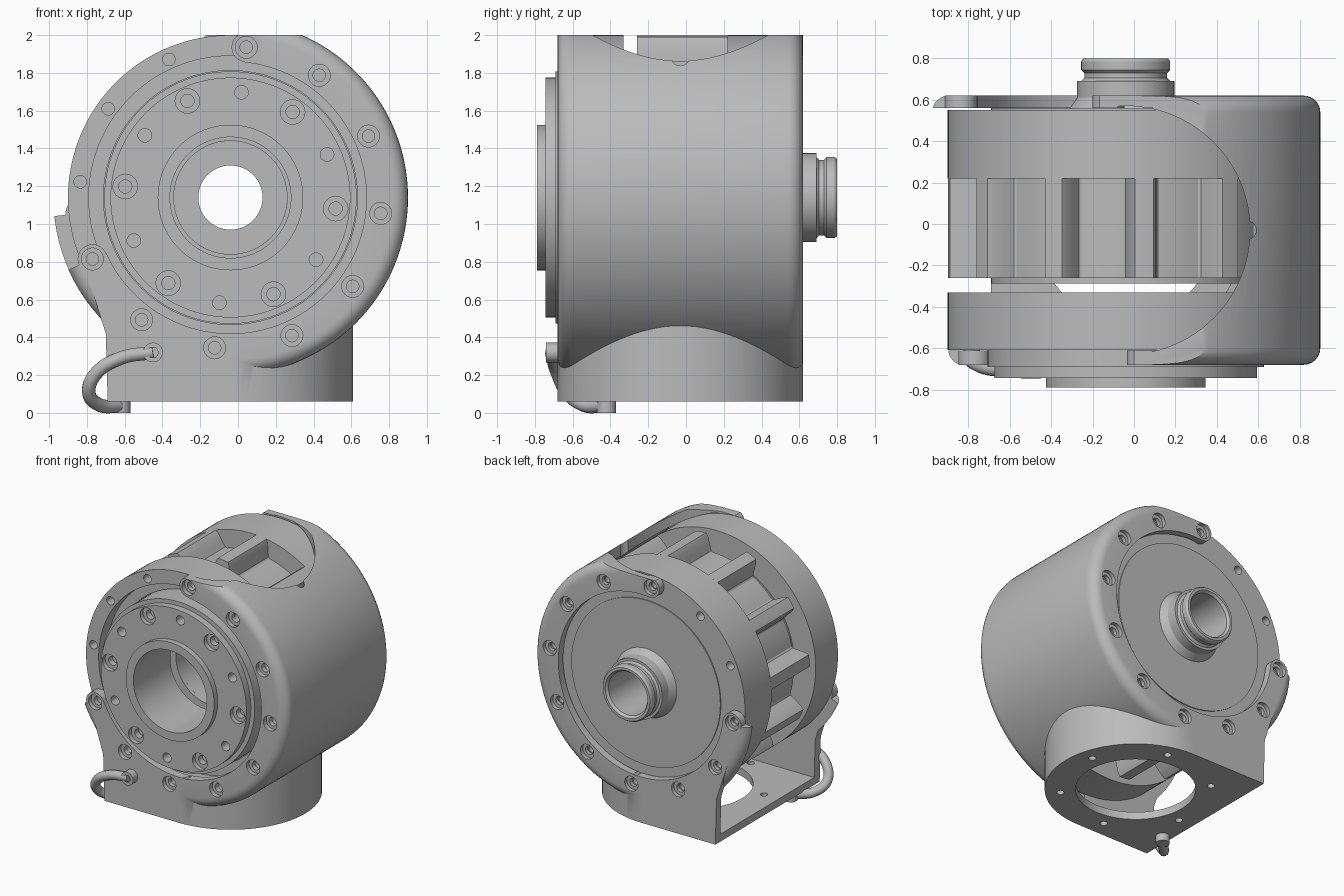
import bpy, bmesh
from math import sin, cos, radians, pi
from mathutils import Vector

cube = bpy.data.objects.get("Cube")
if cube:
    bpy.data.objects.remove(cube)

CX, CZ, PY = -0.04, 1.14, -0.03      # drum axis and port axis
grey = bpy.data.materials.new("plain grey")
grey.use_nodes = True
grey.diffuse_color = (0.5, 0.5, 0.5, 1)
grey.node_tree.nodes["Principled BSDF"].inputs["Base Color"].default_value = (0.5, 0.5, 0.5, 1)


def finish(name, bm):
    bmesh.ops.recalc_face_normals(bm, faces=bm.faces)
    me = bpy.data.meshes.new(name)
    bm.to_mesh(me)
    bm.free()
    me.materials.append(grey)
    ob = bpy.data.objects.new(name, me)
    bpy.context.collection.objects.link(ob)
    return ob


def add_prism(bm, pts, lo, hi, axis="y"):
    def at(p, h):
        return (p[0], h, p[1]) if axis == "y" else (p[0], p[1], h)
    a = [bm.verts.new(at(p, lo)) for p in pts]
    b = [bm.verts.new(at(p, hi)) for p in pts]
    bm.faces.new(a)
    bm.faces.new(b[::-1])
    for i in range(len(a)):
        j = (i + 1) % len(a)
        bm.faces.new((a[i], a[j], b[j], b[i]))


def prism(name, pts, lo, hi, axis="y"):
    bm = bmesh.new()
    add_prism(bm, pts, lo, hi, axis)
    return finish(name, bm)


def circle(u, v, r, n=96):
    return [(u + r * cos(2 * pi * i / n), v + r * sin(2 * pi * i / n)) for i in range(n)]


def rect(x0, x1, z0, z1):
    return [(x0, z0), (x1, z0), (x1, z1), (x0, z1)]


def polar(deg, r):
    return CX + r * cos(radians(deg)), CZ + r * sin(radians(deg))


def lathe(name, prof, n=128):
    # closed (radius, y) loop turned about the drum axis
    bm = bmesh.new()
    rings = [[bm.verts.new((CX + r * cos(2 * pi * i / n), y, CZ + r * sin(2 * pi * i / n)))
              for r, y in prof] for i in range(n)]
    for i in range(n):
        a, b = rings[i], rings[(i + 1) % n]
        for k in range(len(prof)):
            m = (k + 1) % len(prof)
            bm.faces.new((a[k], a[m], b[m], b[k]))
    return finish(name, bm)


def pegs(angles, ring, r, lo, hi):
    bm = bmesh.new()
    for a in angles:
        add_prism(bm, circle(*polar(a, ring), r, 24), lo, hi)
    return finish("peg_helper", bm)


def combine(ob, tool, op="DIFFERENCE"):
    mod = ob.modifiers.new("combine", "BOOLEAN")
    mod.operation, mod.object, mod.solver = op, tool, "EXACT"
    dg = bpy.context.evaluated_depsgraph_get()
    me = bpy.data.meshes.new_from_object(ob.evaluated_get(dg))
    ob.modifiers.clear()
    ob.data = me
    bpy.data.objects.remove(tool)


# Housing blank: rounded drum, port collar and straight side foot
arc = [(0.86 + 0.08 * sin(radians(a)), 0.08 * (1 - cos(radians(a)))) for a in range(0, 91, 15)]
housing = lathe("housing", [(0.01, -0.68)] + [(r, -0.68 + d) for r, d in arc]
                + [(r, 0.62 - d) for r, d in reversed(arc)] + [(0.01, 0.62)])
combine(housing, prism("collar", circle(CX, PY, 0.65), 0.06, 1.0, "z"), "UNION")
foot = [(-0.9, 1.05), (-0.7, 0.42), (-0.69, 0.06), (CX, 0.06), (CX, 0.7)]
combine(housing, prism("foot", foot, -0.68, 0.62), "UNION")

# Hollow the housing and open its side and top
for tool in (
    prism("cut", circle(CX, CZ, 0.87, 128), -0.61, 0.56),
    prism("cut", rect(-2, CX, 0.12, 3), -0.61, 0.56),
    prism("cut", circle(CX, PY, 0.57), 0.12, 1.2, "z"),
    prism("cut", circle(CX, PY, 0.60), 1.2, 3, "z"),
    prism("cut", circle(0.545, PY, 0.045, 24), 1.5, 3, "z"),
    prism("cut", circle(CX, CZ, 0.72, 128), -1, 1),
    prism("cut", circle(CX, PY, 0.43), -1, 0.3, "z"),
):
    combine(housing, tool)

# End flanges stop at rounded lugs
for start, stop, cut_lo, cut_hi, lo, hi in ((84, 204, -1, -0.4, -0.68, -0.61),
                                           (96, 186, 0.4, 1, 0.56, 0.62)):
    wedge = [(CX, CZ)] + [polar(a, 3) for a in range(start, stop + 1, 6)]
    combine(housing, prism("cut", wedge, cut_lo, cut_hi))
    combine(housing, pegs((start, stop), 0.8, 0.078, lo, hi), "UNION")
combine(housing, prism("cut", rect(-2, 2, 2.0, 3), -2, 2))

# Flange bolt recesses and port plate holes
front_bolts = [84 - 30 * k for k in range(9)]
back_bolts = [96 - 30 * k for k in range(10)]
combine(housing, pegs(front_bolts, 0.8, 0.058, -1, -0.645))
combine(housing, pegs(front_bolts, 0.8, 0.033, -1, -0.55))
combine(housing, pegs(back_bolts, 0.8, 0.058, 0.59, 1))
combine(housing, pegs(back_bolts, 0.8, 0.033, 0.5, 1))
bm = bmesh.new()
for k in range(6):
    a = radians(15 + 60 * k)
    add_prism(bm, circle(CX + 0.54 * cos(a), PY + 0.54 * sin(a), 0.027, 20), 0, 0.2, "z")
combine(housing, finish("cut", bm))

# Front stator ring with its open bolt holes
front_ring = lathe("front_ring", [(0.75, -0.608), (0.86, -0.608), (0.86, -0.33),
                                  (0.672, -0.33), (0.672, -0.5), (0.75, -0.5)])
combine(front_ring, pegs([84 + 30 * k for k in range(12)], 0.8, 0.033, -1, -0.5))

# Front rotor plate with hub
rotor = lathe("front_rotor", [(0.32, -0.79), (0.385, -0.79), (0.385, -0.745), (0.635, -0.745),
                              (0.635, -0.69), (0.668, -0.69), (0.668, -0.33), (0.32, -0.33)])
screws = [54 + 60 * k for k in range(6)]
combine(rotor, pegs(screws, 0.56, 0.065, -1, -0.71))
combine(rotor, pegs(screws, 0.56, 0.035, -1, -0.66))
combine(rotor, pegs([84 + 60 * k for k in range(6)], 0.56, 0.036, -1, -0.66))

# Ribbed middle drum
def rib_radius(deg):
    off = abs((deg - 84 + 15) % 30 - 15)
    t = min(max((off - 3) / 3.5, 0), 1)
    return 0.86 - 0.14 * t * t * (3 - 2 * t)

drum = prism("ribbed_drum", [polar(a, rib_radius(a)) for a in range(360)], -0.26, 0.225)
combine(drum, prism("cut", circle(CX, CZ, 0.3), -1, 1))
lathe("drum_face", [(0.3, -0.288), (0.65, -0.288), (0.65, -0.255), (0.3, -0.255)])

# Back cover with hollow shaft stub
cover = lathe("back_cover", [(0.17, 0.22), (0.86, 0.22), (0.86, 0.55), (0.65, 0.55), (0.65, 0.558),
                             (0.27, 0.558), (0.235, 0.61), (0.235, 0.69), (0.215, 0.69),
                             (0.2, 0.705), (0.2, 0.73), (0.215, 0.745), (0.215, 0.785),
                             (0.205, 0.8), (0.185, 0.8), (0.17, 0.78)])
combine(cover, pegs([6 + 30 * k for k in range(12)], 0.8, 0.033, 0.48, 1))

# Side cable loop with an end bolt on each side of the corner
curve = bpy.data.curves.new("cable_loop", "CURVE")
curve.dimensions = "3D"
curve.bevel_depth, curve.bevel_resolution, curve.use_fill_caps = 0.036, 5, True
path = [(-0.45, -0.71, 0.32), (-0.62, -0.705, 0.29), (-0.75, -0.68, 0.21),
        (-0.79, -0.63, 0.11), (-0.74, -0.55, 0.045), (-0.62, -0.43, 0.036)]
spline = curve.splines.new("BEZIER")
spline.bezier_points.add(len(path) - 1)
for bp, co in zip(spline.bezier_points, path):
    bp.co = Vector(co)
    bp.handle_left_type = bp.handle_right_type = "AUTO"
loop = bpy.data.objects.new("cable_loop", curve)
bpy.context.collection.objects.link(loop)
dg = bpy.context.evaluated_depsgraph_get()
me = bpy.data.meshes.new_from_object(loop.evaluated_get(dg))
bpy.data.objects.remove(loop)
me.materials.clear()
me.materials.append(grey)
cable = bpy.data.objects.new("cable_loop", me)
bpy.context.collection.objects.link(cable)
front_lug = prism("front_lug", circle(-0.45, 0.32, 0.052, 32), -0.74, -0.67)
combine(front_lug, prism("cut", circle(-0.45, 0.32, 0.03, 6), -1, -0.71))
prism("lower_lug", circle(-0.62, -0.42, 0.05, 32), 0, 0.07, "z")

# Smooth round walls, keep edges crisp
bpy.ops.object.select_all(action="DESELECT")
for ob in bpy.context.collection.objects:
    if ob.type == "MESH" and ob.data.materials and ob.data.materials[0] == grey:
        ob.select_set(True)
        bpy.context.view_layer.objects.active = ob
bpy.ops.object.shade_smooth_by_angle(angle=radians(30))
